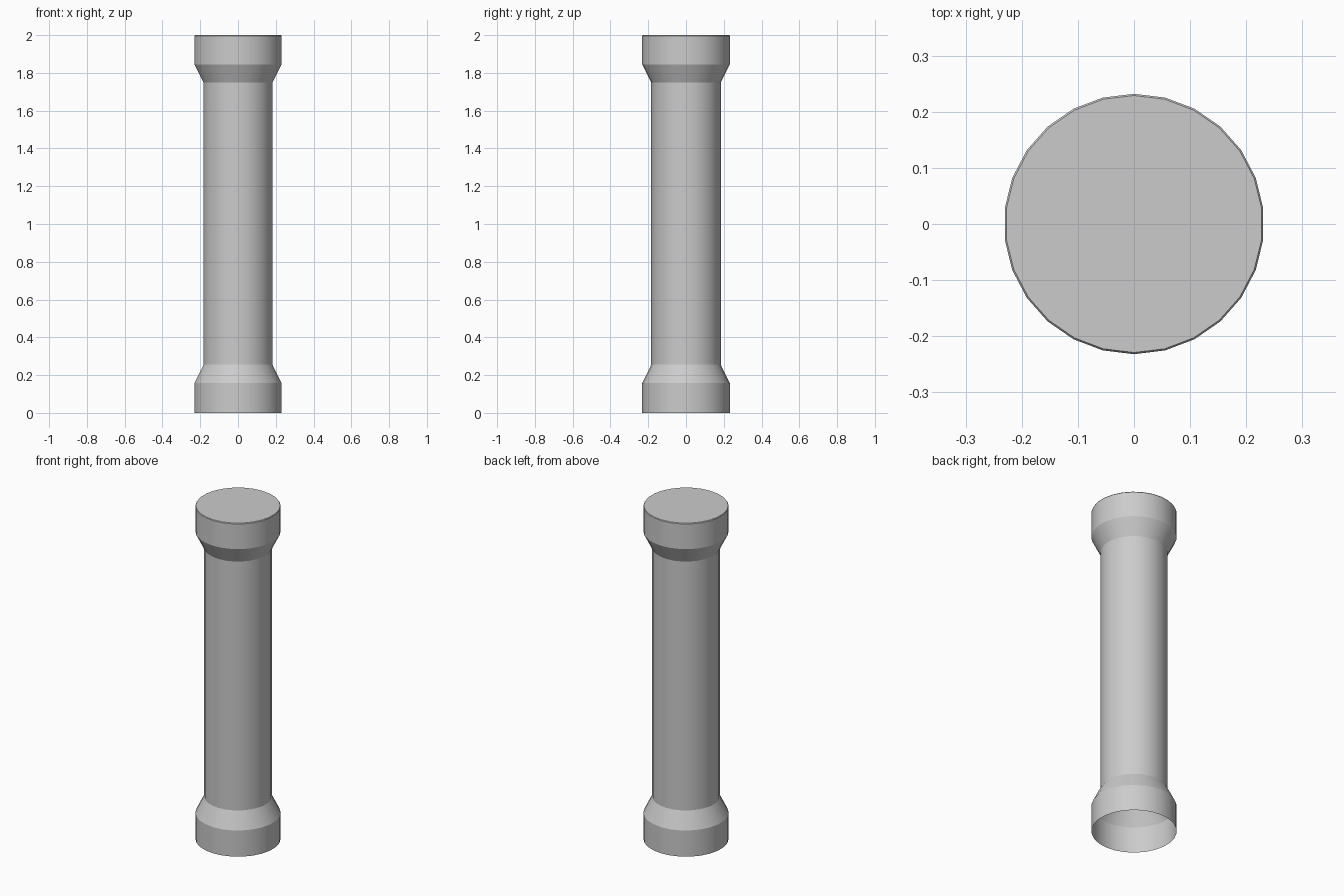
import bpy, bmesh
from math import sin, cos, pi, radians

if "Cube" in bpy.data.objects:
    bpy.data.objects.remove(bpy.data.objects["Cube"])

SIDES = 26
# Outline from open foot to capped head: (radius, height)
PROFILE = [(0.232, 0.0), (0.232, 0.157), (0.184, 0.255),
           (0.184, 1.748), (0.232, 1.845), (0.232, 1.996), (0.229, 2.0)]


def ring(bm, r, z):
    # a vertex sits on the y axis, a flat side on the x axis
    return [bm.verts.new((r * sin(2 * pi * i / SIDES), -r * cos(2 * pi * i / SIDES), z))
            for i in range(SIDES)]


# Column shell with a closed top and open underside
bm = bmesh.new()
rings = [ring(bm, r, z) for r, z in PROFILE]
for lo, hi in zip(rings, rings[1:]):
    for i in range(SIDES):
        j = (i + 1) % SIDES
        bm.faces.new((lo[i], lo[j], hi[j], hi[i]))
bm.faces.new(rings[-1])

mesh = bpy.data.meshes.new("column")
bm.to_mesh(mesh)
bm.free()
column = bpy.data.objects.new("column", mesh)
bpy.context.collection.objects.link(column)

# Smooth around the barrel, crisp at the collars
bpy.context.view_layer.objects.active = column
column.select_set(True)
bpy.ops.object.shade_smooth_by_angle(angle=radians(20))
